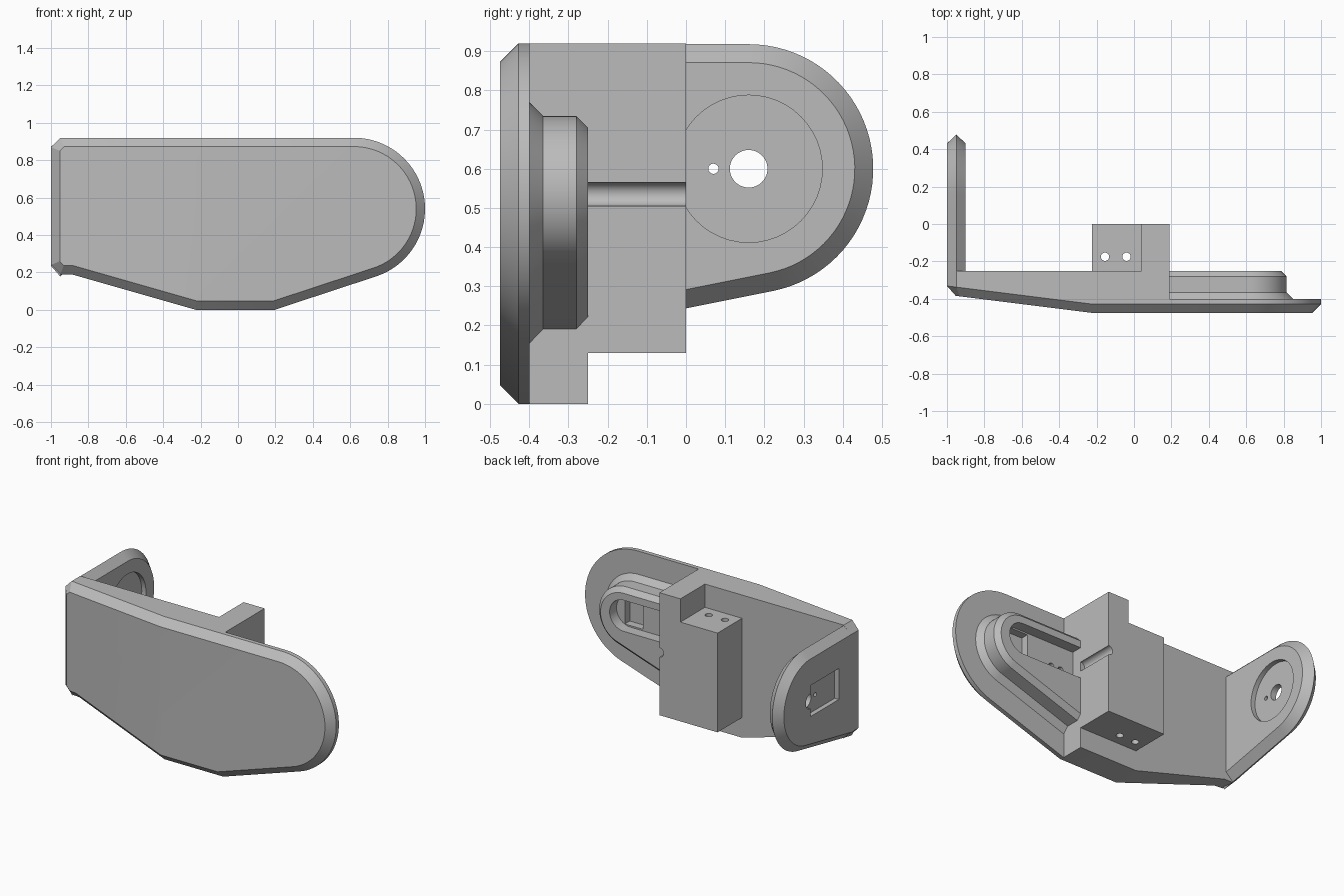
import bpy, bmesh
from math import sin, cos, radians, atan, pi
from mathutils import Vector

cube = bpy.data.objects.get("Cube")
if cube:
    bpy.data.objects.remove(cube, do_unlink=True)

grey = bpy.data.materials.new("light_grey")
grey.use_nodes = True
grey.diffuse_color = (0.5, 0.5, 0.5, 1)
grey.node_tree.nodes["Principled BSDF"].inputs["Base Color"].default_value = (0.5, 0.5, 0.5, 1)


def arc(cx, cz, r, a0, a1, steps=40):
    return [(cx + r * cos(a0 + (a1 - a0) * i / steps),
             cz + r * sin(a0 + (a1 - a0) * i / steps)) for i in range(steps + 1)]


def inset(points, d):
    """Mitred inward offset of a counter-clockwise outline."""
    out = []
    for i, p in enumerate(points):
        p = Vector(p)
        e1 = (p - Vector(points[i - 1])).normalized()
        e2 = (Vector(points[(i + 1) % len(points)]) - p).normalized()
        n1, n2 = Vector((-e1.y, e1.x)), Vector((-e2.y, e2.x))
        out.append(p + (n1 + n2) * d / (1 + n1.dot(n2)))
    return out


def loft(name, points, layers, axis="y", fold=None):
    """Stack inset copies of an outline; layers are (depth, inset)."""
    bm = bmesh.new()
    rings = []
    for depth, d in layers:
        rings.append([bm.verts.new((a, depth, b) if axis == "y" else
                                   (depth, a, b) if axis == "x" else (a, b, depth))
                      for a, b in inset(points, d)])
    n = len(points)
    for low, high in zip(rings, rings[1:]):
        for i in range(n):
            j = (i + 1) % n
            bm.faces.new((low[i], low[j], high[j], high[i]))
    bm.faces.new(rings[0])
    bm.faces.new(rings[-1])
    if fold:
        fold(bm)
    bmesh.ops.recalc_face_normals(bm, faces=bm.faces)
    mesh = bpy.data.meshes.new(name)
    bm.to_mesh(mesh)
    bm.free()
    ob = bpy.data.objects.new(name, mesh)
    bpy.context.collection.objects.link(ob)
    mesh.materials.append(grey)
    return ob


def box(name, x0, x1, y0, y1, z0, z1):
    return loft(name, [(x0, z0), (x1, z0), (x1, z1), (x0, z1)], [(y0, 0), (y1, 0)])


def rod(name, a, b, r, d0, d1, axis):
    return loft(name, arc(a, b, r, 0, 2 * pi, 48)[:-1], [(d0, 0), (d1, 0)], axis)


def finish(ob, cutters=()):
    """Apply the cutters, then smooth the curved faces."""
    bpy.ops.object.select_all(action="DESELECT")
    bpy.context.view_layer.objects.active = ob
    ob.select_set(True)
    for c in cutters:
        mod = ob.modifiers.new("cut", "BOOLEAN")
        mod.operation, mod.solver, mod.object = "DIFFERENCE", "EXACT", c
        bpy.ops.object.modifier_apply(modifier=mod.name)
        bpy.data.objects.remove(c, do_unlink=True)
    bpy.ops.object.shade_smooth_by_angle(angle=radians(20))


# Front panel: rounded at one end, bent back towards the other
CX, CZ = 0.62, 0.54
low = -pi / 2 + atan(1 / 3)
panel = [(-1, 0.24), (-0.95, 0.19), (-0.89, 0.19), (-0.225, 0), (0.195, 0)]
panel += arc(CX, CZ, 0.38, low, pi / 2) + [(-0.95, 0.92), (-1, 0.87)]


def bend(bm):
    geom = bm.verts[:] + bm.edges[:] + bm.faces[:]
    bmesh.ops.bisect_plane(bm, geom=geom, plane_co=(-0.225, 0, 0), plane_no=(1, 0, 0))
    for v in bm.verts:
        if v.co.y < -0.4 and v.co.x < -0.225:
            v.co.y += 0.125 * (-0.225 - v.co.x)


front_panel = loft("front_panel", panel, [(-0.475, 0.047), (-0.428, 0), (-0.25, 0)], fold=bend)
finish(front_panel, [box("thin_cut", 0.19, 1.2, -0.4, -0.1, -0.2, 1.2)])

# Raised boss on the back of the rounded end, with a stepped pocket
end = arc(CX, CZ, 0.23, low, pi / 2)
boss = [(0.0, end[0][1] - end[0][0] / 3)] + end + [(0.0, 0.77)]
back_boss = loft("back_boss", boss, [(-0.41, 0), (-0.4, 0), (-0.365, 0.035),
                                     (-0.28, 0.035), (-0.25, 0.065)])
slot = [(0.1, 0.46)] + arc(CX, 0.56, 0.1, -pi / 2, pi / 2, 24) + [(0.1, 0.66)]
shelf = [box("deep_cut", 0.53, 0.66, -0.37, -0.2, 0.47, 0.65)]
holes = [rod("screw_hole", x, 0.51, 0.02, -0.36, -0.2, "y") for x in (0.28, 0.35)]
finish(back_boss, [loft("slot_cut", slot, [(-0.32, 0), (-0.2, 0)])] + shelf + holes)

# Mounting block with a step, two screw holes and a cable groove
block = box("mounting_block", -0.225, 0.19, -0.3, 0, 0.13, 0.92)
cuts = [box("step_cut", -0.4, 0.04, -0.25, 0.2, 0.77, 1.2),
        rod("cable_groove", 0.19, 0.535, 0.03, -0.4, 0.2, "y")]
cuts += [rod("screw_hole", x, -0.175, 0.022, -0.1, 1.2, "z") for x in (-0.155, -0.04)]
finish(block, cuts)

# Side arm with bevelled rim, round seat, axle holes and outer recess
AY, AZ = 0.16, 0.6
round_end = arc(AY, AZ, 0.318, -pi / 2 + atan(0.2), pi / 2)
arm = [(-0.33, round_end[0][1] - 0.2 * (round_end[0][0] + 0.33))] + round_end + [(-0.33, 0.918)]
side_arm = loft("side_arm", arm, [(-1, 0.047), (-0.95, 0), (-0.9, 0.047)], "x")
finish(side_arm, [
    rod("seat_cut", AY, AZ, 0.188, -0.93, -0.8, "x"),
    box("recess_cut", -1.2, -0.97, -0.13, 0.16, 0.5, 0.7),
    rod("axle_hole", AY, AZ, 0.048, -1.2, -0.8, "x"),
    rod("pin_hole", 0.07, AZ, 0.013, -1.2, -0.8, "x")])
